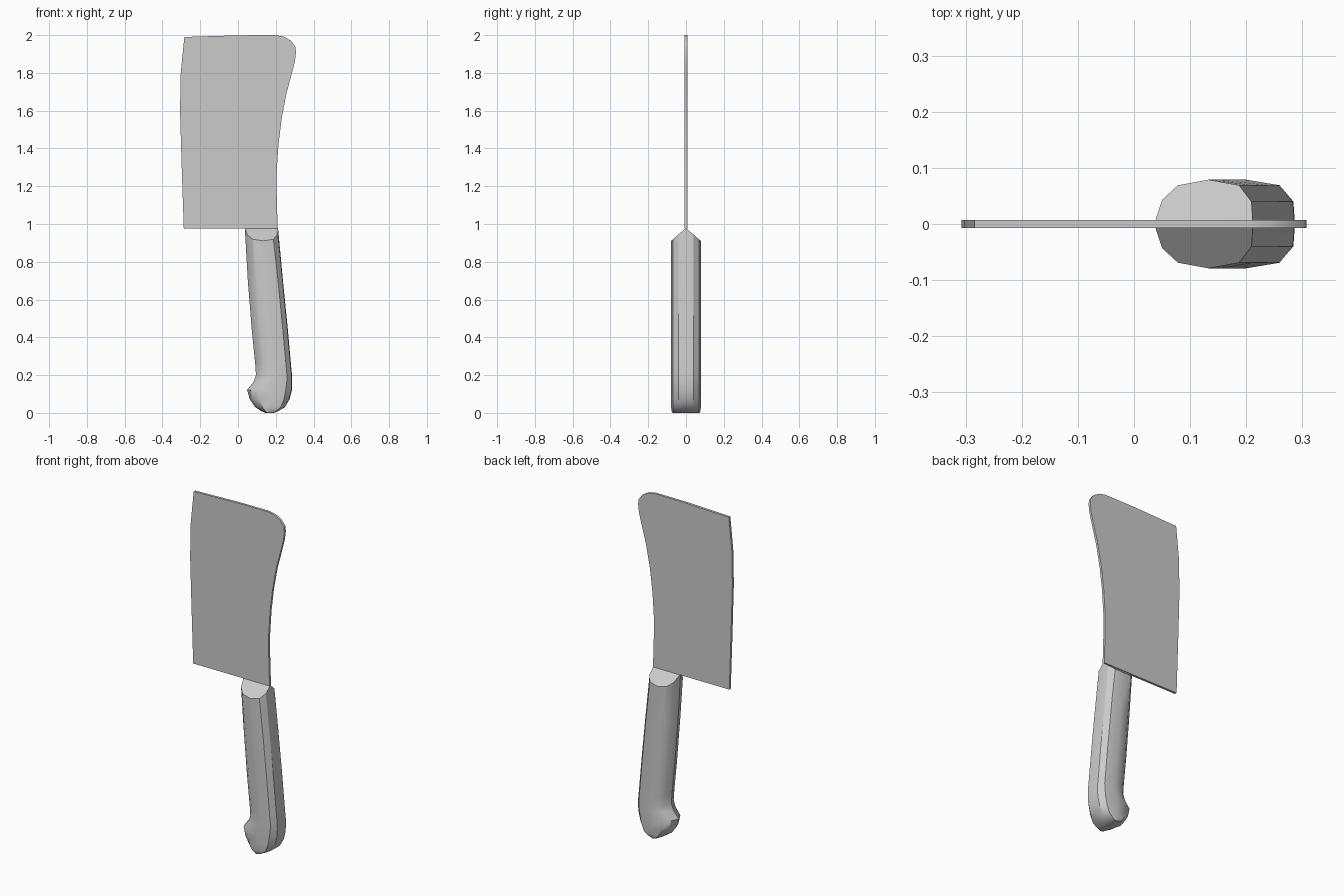
import bpy, bmesh

if "Cube" in bpy.data.objects:
    bpy.data.objects.remove(bpy.data.objects["Cube"])


def make_object(name, bm, angle):
    bmesh.ops.recalc_face_normals(bm, faces=bm.faces)
    mesh = bpy.data.meshes.new(name)
    bm.to_mesh(mesh)
    bm.free()
    obj = bpy.data.objects.new(name, mesh)
    bpy.context.collection.objects.link(obj)
    bpy.ops.object.select_all(action='DESELECT')
    obj.select_set(True)
    bpy.context.view_layer.objects.active = obj
    bpy.ops.object.shade_smooth_by_angle(angle=angle)
    return obj


# Blade: flat plate extruded from its outline (x, z)
outline = [(-0.287, 0.976), (-0.298, 1.3), (-0.307, 1.6), (-0.303, 1.8),
           (-0.284, 1.99), (0.0, 1.999), (0.2, 2.0), (0.245, 1.991),
           (0.28, 1.97), (0.303, 1.94), (0.307, 1.91), (0.301, 1.86),
           (0.283, 1.79), (0.254, 1.68), (0.23, 1.55), (0.214, 1.42),
           (0.205, 1.28), (0.205, 1.15), (0.21, 0.976)]
bm = bmesh.new()
face = bm.faces.new([bm.verts.new((x, -0.007, z)) for x, z in outline])
ext = bmesh.ops.extrude_face_region(bm, geom=[face])
bmesh.ops.translate(bm, vec=(0, 0.014, 0),
                    verts=[v for v in ext['geom'] if isinstance(v, bmesh.types.BMVert)])
make_object("blade", bm, 0.5)

# Handle: faceted oval section lofted down to a hooked pommel
half = [(0, 0), (0.08, 0.043), (0.24, 0.069), (0.55, 0.079),
        (0.86, 0.069), (0.985, 0.04), (1, 0)]
section = half + [(u, -y) for u, y in reversed(half[1:-1])]
# each ring: z, left x, right x, thickness factor
rings = [(0.978, 0.036, 0.212, 1), (0.7, 0.052, 0.238, 1), (0.44, 0.073, 0.264, 1),
         (0.26, 0.091, 0.28, 1), (0.2, 0.095, 0.286, 1), (0.165, 0.083, 0.287, 1),
         (0.122, 0.048, 0.286, 1), (0.07, 0.063, 0.272, 1), (0.03, 0.092, 0.248, 1),
         (0.01, 0.122, 0.215, 0.97), (0.0, 0.145, 0.19, 0.9)]
bm = bmesh.new()
loops = []
for i, (z, left, right, t) in enumerate(rings):
    slope = 0.85 if i == 0 else 0
    loops.append([bm.verts.new((left + (right - left) * u, y * t, z - slope * abs(y)))
                  for u, y in section])
n = len(section)
for a, b in zip(loops, loops[1:]):
    for j in range(n):
        k = (j + 1) % n
        bm.faces.new((a[j], a[k], b[k], b[j]))
# roof-shaped top and closed butt
top = loops[0]
bm.faces.new(top[:7])
bm.faces.new(top[6:] + top[:1])
bm.faces.new(loops[-1])
make_object("handle", bm, 0.55)
